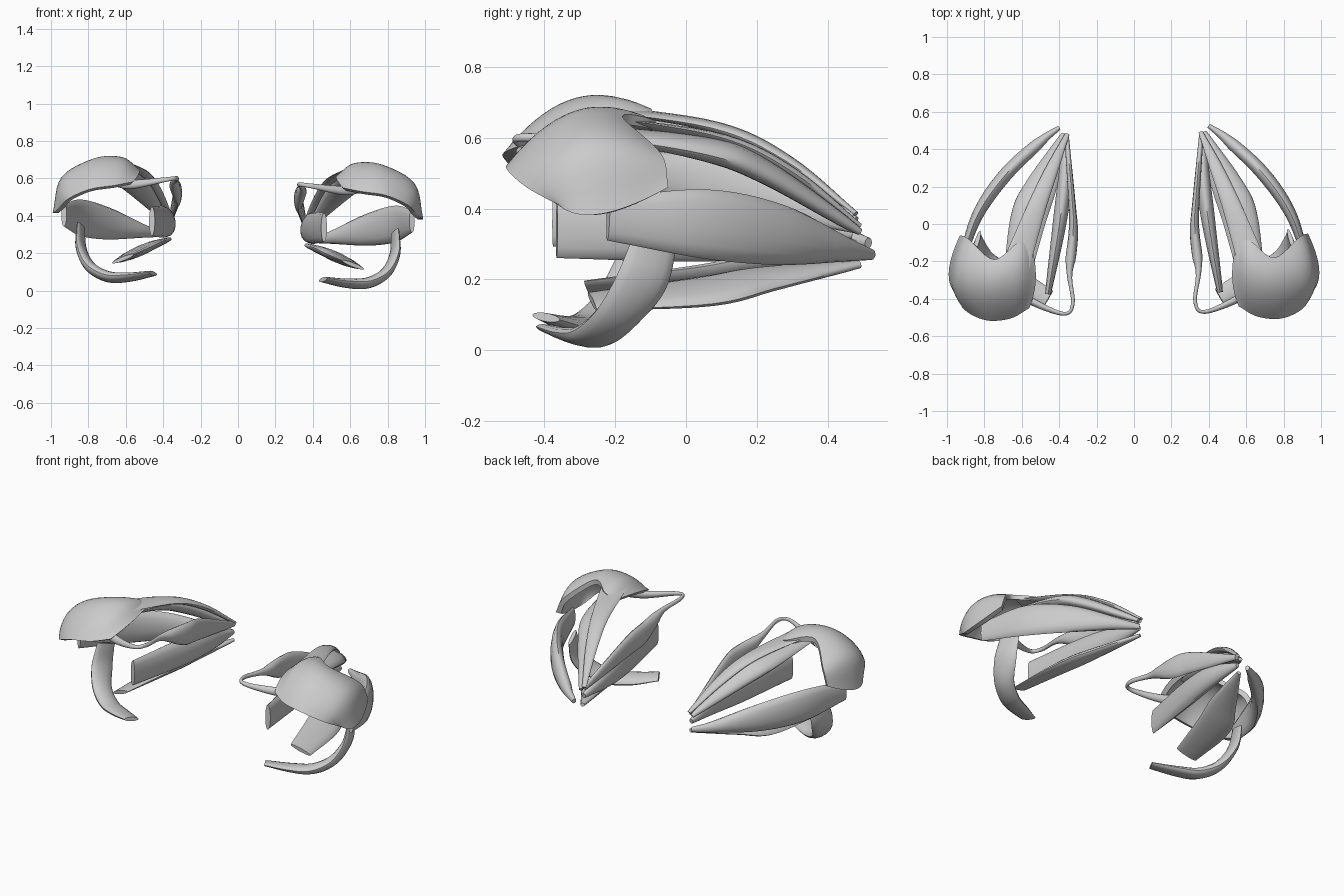
import bpy, bmesh, math
from mathutils import Vector

if "Cube" in bpy.data.objects:
    bpy.data.objects.remove(bpy.data.objects["Cube"])

mat = bpy.data.materials.new("pale_grey")
mat.diffuse_color = (0.6, 0.6, 0.6, 1)
mat.use_nodes = True
mat.node_tree.nodes["Principled BSDF"].inputs["Base Color"].default_value = mat.diffuse_color


def spline(pts, steps, bow=0):
    """Smooth curve through points; bow=1 keeps the ends curving."""
    p = [Vector(q) for q in pts]

    def lead(a, b, c):
        return 3 * a - 3 * b + c if bow else 2 * a - b
    p = [lead(*p[:3])] + p + [lead(*p[:-4:-1])]
    out = []
    for a, b, c, d in zip(p, p[1:], p[2:], p[3:]):
        for s in range(steps):
            t = s / steps
            out.append(0.5 * (2 * b + (c - a) * t + (2 * a - 5 * b + 4 * c - d) * t ** 2
                              + (3 * b - a - 3 * c + d) * t ** 3))
    return out + [p[-2]]


def finish(name, bm):
    """Make the right part and its mirrored, slightly raised left twin."""
    bmesh.ops.recalc_face_normals(bm, faces=bm.faces)
    for label in ("right_", "left_"):
        if label == "left_":
            for v in bm.verts:
                v.co = Vector((-v.co.x, v.co.y - 0.01, v.co.z + 0.033))
            bmesh.ops.reverse_faces(bm, faces=bm.faces)
        mesh = bpy.data.meshes.new(label + name)
        bm.to_mesh(mesh)
        mesh.materials.append(mat)
        ob = bpy.data.objects.new(label + name, mesh)
        bpy.context.collection.objects.link(ob)
        bpy.ops.object.select_all(action='DESELECT')
        ob.select_set(True)
        bpy.context.view_layer.objects.active = ob
        bpy.ops.object.shade_smooth_by_angle(angle=math.radians(50))
    bm.free()


def band(name, across, thick, path, sides=14):
    """Fleshy band along a path of (x, y, z, width), thickest halfway."""
    rows = spline(path, 6)
    mids = [r.to_3d() for r in rows]
    bm = bmesh.new()
    rings = []
    for i, m in enumerate(mids):
        tangent = (mids[min(i + 1, len(mids) - 1)] - mids[max(i - 1, 0)]).normalized()
        side = Vector(across)
        side = (side - tangent * side.dot(tangent)).normalized()
        width = rows[i][3]
        depth = min(thick * (0.4 + 0.6 * math.sin(math.pi * i / (len(mids) - 1))),
                    width * 0.8)
        up = tangent.cross(side)
        ring = []
        for k in range(sides):
            a = k * math.tau / sides
            ring.append(bm.verts.new(m + side * math.cos(a) * width / 2
                                     + up * math.sin(a) * depth / 2))
        rings.append(ring)
    for r, q in zip(rings, rings[1:]):
        for k in range(sides):
            n = (k + 1) % sides
            bm.faces.new((r[k], r[n], q[n], q[k]))
    bm.faces.new(rings[0])
    bm.faces.new(rings[-1])
    finish(name, bm)


def cap(name, columns, hollow, wall):
    """Domed sheet through front-to-back arcs, with an inner wall and closed rim."""
    cols = [spline(c, 8, bow=1) for c in columns]
    rows = [spline(r, 6) for r in zip(*cols)]
    bm = bmesh.new()
    outer = [[bm.verts.new(p) for p in row] for row in rows]
    inner = [[bm.verts.new(p + (Vector(hollow) - p).normalized() * wall) for p in row]
             for row in rows]
    for g in (outer, inner):
        for r, q in zip(g, g[1:]):
            for k in range(len(r) - 1):
                bm.faces.new((r[k], r[k + 1], q[k + 1], q[k]))

    def rim(g):
        return g[0] + [r[-1] for r in g[1:]] + g[-1][-2::-1] + [r[0] for r in g[-2:0:-1]]
    o, n = rim(outer), rim(inner)
    for k in range(len(o)):
        bm.faces.new((o[k - 1], o[k], n[k], n[k - 1]))
    finish(name, bm)


# Domed cap, arcs from the inner edge round to the outer edge
cap("cap", [
    [(.56, -.44, .55), (.525, -.28, .605), (.55, -.1, .62)],
    [(.66, -.495, .53), (.625, -.3, .67), (.62, -.09, .65)],
    [(.79, -.505, .51), (.78, -.34, .655), (.75, -.18, .66)],
    [(.905, -.45, .46), (.945, -.28, .57), (.885, -.07, .555)],
    [(.955, -.36, .41), (.99, -.24, .385), (.93, -.05, .46)]],
    hollow=(.74, -.2, .38), wall=.03)

# Tail running back from the cap
band("cap_tail", (1, 0, .1), .035, [
    (.635, -.22, .65, .15), (.52, .1, .595, .1), (.44, .3, .5, .07), (.357, .49, .352, .025)])

# Four bands meeting at the rear point
band("upper_band", (1, 0, -.2), .07, [
    (.64, -.28, .62, .12), (.59, .05, .568, .14), (.52, .22, .505, .125), (.378, .49, .335, .025)])
band("lower_band", (1, 0, -.4), .055, [
    (.615, -.265, .138, .13), (.555, .05, .165, .19), (.48, .22, .2, .15), (.367, .49, .242, .025)])
band("inner_band", (0, 0, 1), .08, [
    (.46, -.365, .338, .155), (.4, 0, .335, .17), (.37, .25, .325, .13), (.365, .48, .295, .03)])
band("outer_band", (0, 0, 1), .075, [
    (.93, -.22, .37, .12), (.84, .05, .357, .195), (.69, .27, .325, .17), (.5, .45, .285, .07),
    (.4, .525, .27, .03)])

# Slim band that loops round at the front and tucks under the cap
band("looped_band", (0, .5, 1), .06, [
    (.36, .48, .345, .03), (.33, .1, .465, .13), (.325, -.05, .495, .13), (.345, -.25, .545, .04),
    (.327, -.415, .567, .025), (.38, -.47, .562, .025), (.565, -.395, .535, .05),
    (.66, -.32, .55, .05)])

# Hooked band sweeping down and inward
band("hooked_band", (.3, -1, .2), .06, [
    (.84, -.085, .315, .13), (.838, -.125, .195, .15), (.79, -.195, .095, .13),
    (.695, -.26, .042, .125), (.585, -.315, .04, .12), (.455, -.385, .06, .09)])
